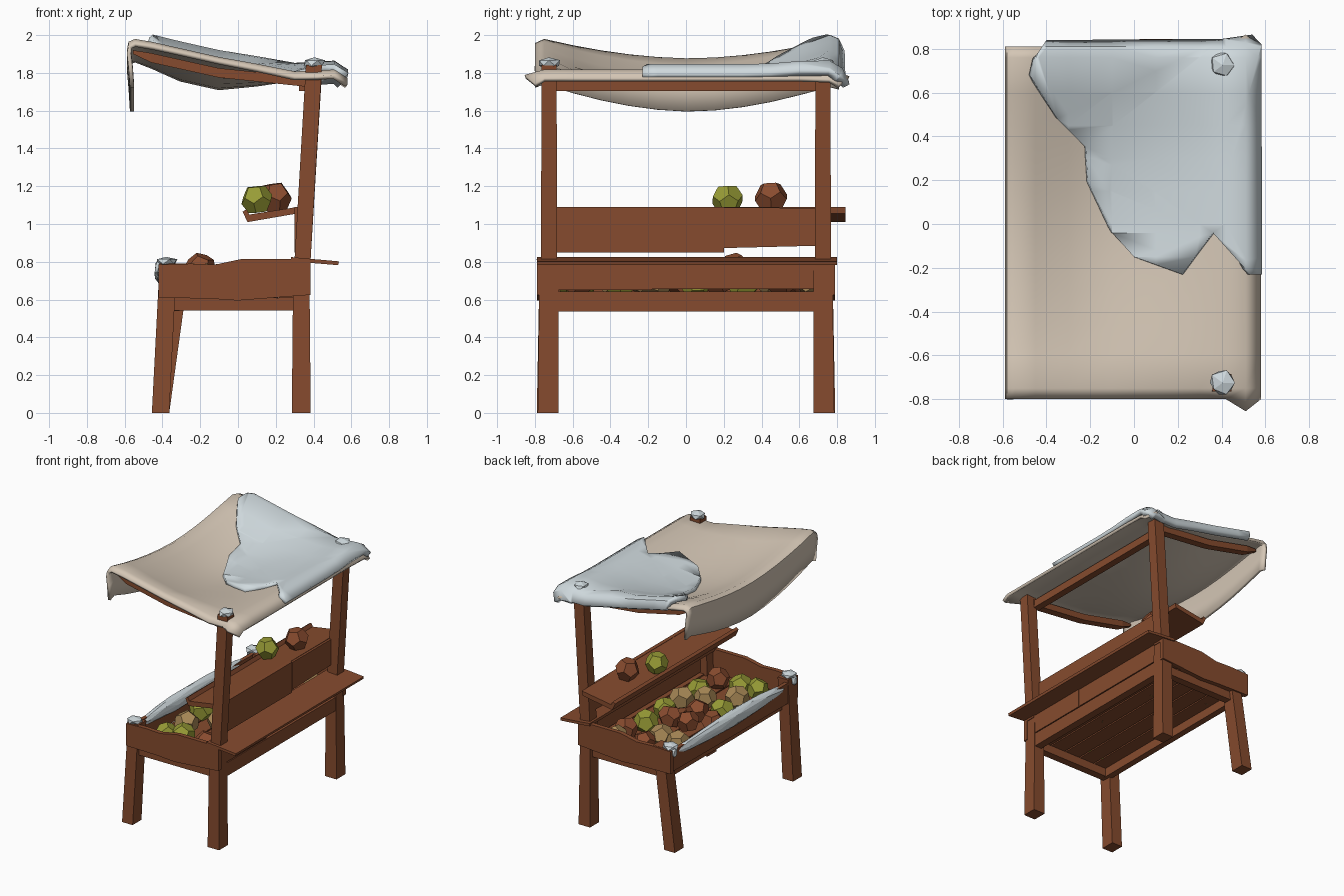
import bpy, bmesh, math, random
from mathutils import Vector

if "Cube" in bpy.data.objects:
    bpy.data.objects.remove(bpy.data.objects["Cube"])

random.seed(4)


def material(name, r, g, b):
    m = bpy.data.materials.new(name)
    lin = [((c / 255 + 0.055) / 1.055) ** 2.4 for c in (r, g, b)]
    m.diffuse_color = (*lin, 1)
    m.use_nodes = True
    m.node_tree.nodes["Principled BSDF"].inputs["Base Color"].default_value = m.diffuse_color
    return m


WOOD = material("brown wood", 134, 75, 46)
CLOTH = material("cream cloth", 212, 198, 181)
SNOW = material("pale snow", 208, 218, 222)
GREEN = material("green fruit", 152, 156, 54)
RED = material("russet fruit", 138, 76, 47)
TAN = material("tan fruit", 168, 136, 86)


def finish(name, bm, mat, smooth=None):
    bmesh.ops.recalc_face_normals(bm, faces=bm.faces)
    me = bpy.data.meshes.new(name)
    bm.to_mesh(me)
    bm.free()
    me.materials.append(mat)
    ob = bpy.data.objects.new(name, me)
    bpy.context.collection.objects.link(ob)
    if smooth:
        bpy.ops.object.select_all(action='DESELECT')
        ob.select_set(True)
        bpy.context.view_layer.objects.active = ob
        bpy.ops.object.shade_smooth_by_angle(angle=math.radians(smooth))
    return ob


def loft(name, a, b, mat=WOOD):
    """Solid between two matching rings of points."""
    bm = bmesh.new()
    va, vb = [bm.verts.new(p) for p in a], [bm.verts.new(p) for p in b]
    n = len(va)
    bm.faces.new(va)
    bm.faces.new(vb[::-1])
    for i in range(n):
        bm.faces.new((va[i], vb[i], vb[(i + 1) % n], va[(i + 1) % n]))
    return finish(name, bm, mat)


def beam(name, p, q, axis, sp, sq=None):
    """Four-sided beam from p to q; section sizes lie across the axis."""
    def ring(c, s):
        u, v = [i for i in range(3) if i != axis]
        out = []
        for du, dv in ((-1, -1), (1, -1), (1, 1), (-1, 1)):
            w = list(c)
            w[u] += du * s[0] / 2
            w[v] += dv * s[1] / 2
            out.append(w)
        return out
    return loft(name, ring(p, sp), ring(q, sq or sp))


def board(name, profile, y0, y1):
    """xz profile extruded along y."""
    return loft(name, [(x, y0, z) for x, z in profile], [(x, y1, z) for x, z in profile])


def lump(name, pos, size, sub=1, jitter=0.12):
    """Rough heap of snow."""
    bm = bmesh.new()
    bmesh.ops.create_icosphere(bm, subdivisions=sub, radius=1)
    for v in bm.verts:
        v.co *= 1 + random.uniform(-jitter, jitter)
        v.co = Vector([c * s for c, s in zip(v.co, size)])
    ob = finish(name, bm, SNOW)
    ob.location = pos
    return ob


def fruit(name, pos, r, mat):
    """Twelve-sided fruit, hulled from the face centres of an icosphere."""
    bm = bmesh.new()
    bmesh.ops.create_icosphere(bm, subdivisions=1, radius=1)
    pts = [f.calc_center_median().normalized() * r for f in bm.faces]
    bm.clear()
    for p in pts:
        bm.verts.new(p)
    bmesh.ops.convex_hull(bm, input=bm.verts[:])
    bmesh.ops.dissolve_limit(bm, angle_limit=0.05, verts=bm.verts[:], edges=bm.edges[:])
    ob = finish(name, bm, mat)
    ob.location = pos
    ob.rotation_euler = [random.uniform(0, 6) for _ in range(3)]


# Legs, posts and roof struts on both sides
for s, side in ((-1, "near"), (1, "far")):
    top = -0.37 if s < 0 else -0.30
    beam("front_leg_" + side, (-0.41, s * 0.735, 0), (top, s * 0.725, 0.79), 2, (0.092, 0.11), (0.09, 0.10))
    beam("back_leg_" + side, (0.335, s * 0.73, 0), (0.335, s * 0.725, 0.8), 2, (0.1, 0.11), (0.085, 0.10))
    beam("roof_post_" + side, (0.34, s * 0.725, 0.78), (0.402, s * 0.725, 1.842 if s < 0 else 1.80), 2,
         (0.085, 0.085), (0.085, 0.08))
    beam("roof_strut_" + side, (0.38, s * 0.71, 1.75), (-0.1, s * 0.71, 1.80), 0, (0.06, 0.05))
    beam("strut_end_" + side, (-0.1, s * 0.71, 1.80), (-0.46, s * 0.71, 1.88), 0, (0.06, 0.05))
    beam("strut_tip_" + side, (-0.46, s * 0.71, 1.88), (-0.555, s * 0.71, 1.91), 0, (0.06, 0.05), (0.025, 0.02))
    # Tray side with a worn upper edge
    board("tray_side_" + side, [(-0.42, 0.61), (-0.15, 0.605), (0, 0.595), (0.385, 0.625), (0.385, 0.815),
                                (0.02, 0.815), (-0.12, 0.785), (-0.25, 0.79), (-0.42, 0.785)], s * 0.755, s * 0.79)
    beam("tray_rail_" + side, (-0.34, s * 0.72, 0.575), (0.36, s * 0.72, 0.575), 0, (0.06, 0.065))
    # Snow heaps on leg and post tops
    lump("leg_snow_" + side, (-0.38, s * 0.735, 0.80), (0.062, 0.06, 0.028))
    lump("leg_snow_drip_" + side, (-0.422, s * 0.745, 0.765), (0.02, 0.03, 0.045))
    lump("post_snow_" + side, (0.405, s * 0.725, 1.852), (0.062, 0.062, 0.032))

beam("roof_crossbar", (0.35, -0.7, 1.735), (0.35, 0.7, 1.735), 1, (0.055, 0.06))

# Tray: front, back, long rails and floor planks
beam("tray_front", (-0.40, -0.76, 0.685), (-0.385, 0.76, 0.685), 1, (0.03, 0.16))
beam("tray_back_left", (0.36, -0.76, 0.73), (0.36, -0.18, 0.725), 1, (0.03, 0.16), (0.03, 0.15))
beam("tray_back_right", (0.355, -0.18, 0.73), (0.355, 0.76, 0.725), 1, (0.03, 0.15), (0.03, 0.14))
beam("long_rail_back", (0.345, -0.72, 0.59), (0.345, 0.72, 0.59), 1, (0.06, 0.105))
beam("long_rail_front", (-0.335, -0.72, 0.58), (-0.335, 0.72, 0.58), 1, (0.05, 0.08))
for i in range(5):
    x = -0.27 + i * 0.137
    beam("floor_plank", (x, -0.76, 0.62), (x + 0.008, 0.76, 0.62), 1, (0.126, 0.022))

# Back ledge and raised shelf
board("back_ledge", [(0.28, 0.803), (0.53, 0.782), (0.535, 0.802), (0.28, 0.825)], -0.79, 0.80)
board("shelf", [(0.025, 1.065), (0.05, 1.01), (0.31, 1.055), (0.315, 1.09), (0.06, 1.05), (0.045, 1.078)],
      -0.69, 0.845)
beam("shelf_back_left", (0.315, -0.7, 0.97), (0.315, 0.2, 0.97), 1, (0.03, 0.24))
beam("shelf_back_right", (0.32, 0.2, 0.98), (0.32, 0.7, 0.985), 1, (0.025, 0.215), (0.025, 0.20))

# Fruit on the shelf and in the tray
fruit("shelf_fruit_green", (0.10, 0.22, 1.13), 0.085, GREEN)
fruit("shelf_fruit_russet", (0.195, 0.45, 1.14), 0.09, RED)
fruit("tray_fruit_high", (-0.2, 0.26, 0.765), 0.085, RED)
TRAY_FRUIT = [
    (GREEN, [(-0.085, -0.56), (-0.22, -0.14), (0.13, -0.35), (0.15, 0.05), (0.13, 0.31), (-0.2, -0.6)]),
    (RED, [(0.12, -0.57), (0.17, 0.5), (-0.06, 0.6), (-0.08, -0.03), (-0.26, 0.04), (0.02, 0.17)]),
    (TAN, [(-0.18, -0.38), (0.15, -0.165), (0.15, 0.66), (-0.11, 0.46), (-0.26, 0.47), (0.0, -0.24)])]
for mat, spots in TRAY_FRUIT:
    for x, y in spots:
        fruit("tray_fruit", (x, y, 0.69 + random.uniform(0, 0.02)), random.uniform(0.083, 0.093), mat)

# Sagging cloth roof: (x, edge height, sag in the middle)
ROOF = [(-0.572, 1.75, .155), (-0.58, 1.86, .14), (-0.588, 1.93, .12), (-0.58, 1.972, .11), (-0.545, 1.987, .11),
        (-0.45, 1.972, .13), (-0.3, 1.94, .165), (-0.1, 1.895, .165), (0.1, 1.855, .105), (0.3, 1.81, .03),
        (0.42, 1.812, 0), (0.51, 1.818, 0), (0.58, 1.772, 0)]


def drape(z, sag, y):
    t = min(1, abs(y - 0.02) / 0.8)
    return z - sag * (1 - t ** 1.8) - 0.035 * max(0, (abs(y) - 0.75) / 0.06)


def roof_height(x, y):
    pts = ROOF[4:]
    for (x0, z0, s0), (x1, z1, s1) in zip(pts, pts[1:]):
        if x <= x1 or x1 == pts[-1][0]:
            t = max(0, min(1, (x - x0) / (x1 - x0)))
            return drape(z0 + t * (z1 - z0), s0 + t * (s1 - s0), y)


ROWS = [-0.80, -0.75] + [-0.6 + 0.15 * i for i in range(9)] + [0.76, 0.81]
bm = bmesh.new()
grid = []
for y in ROWS:
    row = []
    for x, z, sag in ROOF:
        flare = 0.055 if abs(y) >= 0.8 and 0.5 < x < 0.55 else 0   # pulled corners
        row.append(bm.verts.new((x, y + math.copysign(flare, y), drape(z, sag, y))))
    grid.append(row)
for r0, r1 in zip(grid, grid[1:]):
    for i in range(len(ROOF) - 1):
        bm.faces.new((r0[i], r0[i + 1], r1[i + 1], r1[i]))
cloth = finish("cloth_roof", bm, CLOTH, 50)
mod = cloth.modifiers.new("thickness", 'SOLIDIFY')
mod.thickness = 0.022
mod.offset = -1

# Snow sheet lying on the roof, thicker at and hanging over the far edge
OUTLINE = [(-0.47, 0.67), (-0.44, 0.78), (-0.40, 0.84), (0.40, 0.845), (0.54, 0.865), (0.582, 0.82), (0.585, -0.23),
           (0.53, -0.23), (0.36, -0.04), (0.22, -0.23), (0, -0.15), (-0.10, -0.04), (-0.21, 0.19), (-0.22, 0.35),
           (-0.35, 0.48)]
bm = bmesh.new()
bm.faces.new([bm.verts.new((x, y, 0)) for x, y in OUTLINE])
bmesh.ops.triangulate(bm, faces=bm.faces[:])
cuts = [((x, 0, 0), (1, 0, 0)) for x, _, _ in ROOF[5:-1]] + [((0, y, 0), (0, 1, 0)) for y in ROWS[4:]]
for co, no in cuts:
    bmesh.ops.bisect_plane(bm, geom=bm.verts[:] + bm.edges[:] + bm.faces[:], plane_co=co, plane_no=no)
for v in bm.verts:
    heap = 0.025 * max(0, min(1, (v.co.y - 0.4) / 0.3))
    v.co.z = roof_height(v.co.x, v.co.y) + 0.028 + heap - (0.045 if v.co.y > 0.83 else 0)
snow = finish("roof_snow", bm, SNOW, 40)
if sum(p.normal.z for p in snow.data.polygons) < 0:
    snow.data.flip_normals()
mod = snow.modifiers.new("thickness", 'SOLIDIFY')
mod.thickness = 0.04
mod.offset = -1

# Long drift on the tray front
lump("tray_snow", (-0.396, -0.02, 0.74), (0.048, 0.69, 0.06), 2, 0.05)
